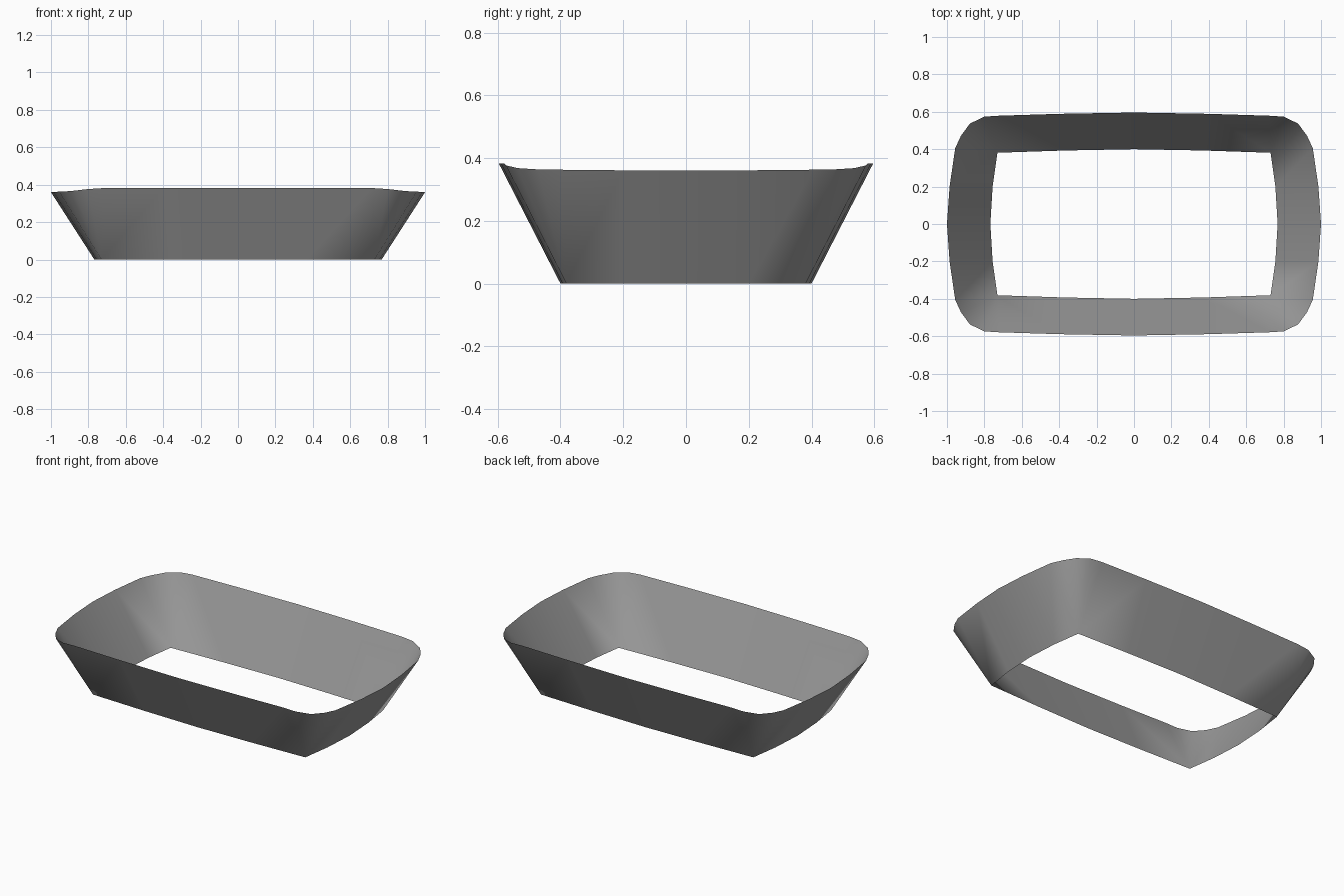
import bpy, bmesh, math

cube = bpy.data.objects.get("Cube")
if cube:
    bpy.data.objects.remove(cube, do_unlink=True)

# Single matte grey
grey = bpy.data.materials.new("mid_grey")
grey.use_nodes = True
colour = (0.33, 0.33, 0.33, 1)
grey.diffuse_color = colour
grey.node_tree.nodes["Principled BSDF"].inputs["Base Color"].default_value = colour

# One quarter of the wall: rim point, then the base point below it
corner = (0.73, 0.381)
quarter = [
    ((0.0, 0.596, 0.382), (0.0, 0.40)),
    ((0.40, 0.589, 0.382), (0.37, 0.393)),
    ((0.72, 0.579, 0.382), corner),
    ((0.80, 0.574, 0.377), corner),
    ((0.877, 0.537, 0.368), corner),
    ((0.925, 0.472, 0.364), corner),
    ((0.956, 0.405, 0.363), corner),
    ((0.986, 0.20, 0.361), (0.756, 0.20)),
    ((1.0, 0.0, 0.36), (0.768, 0.0)),
]

# Thin flared wall, open at top and bottom, mirrored into four quarters
bm = bmesh.new()
for sx in (1, -1):
    for sy in (1, -1):
        rim = [bm.verts.new((sx * x, sy * y, z)) for (x, y, z), _ in quarter]
        base = [bm.verts.new((sx * x, sy * y, 0)) for _, (x, y) in quarter]
        for i in range(len(quarter) - 1):
            if quarter[i][1] == quarter[i + 1][1]:
                loop = [rim[i], rim[i + 1], base[i]]
            else:
                loop = [rim[i], rim[i + 1], base[i + 1], base[i]]
            bm.faces.new(loop if sx * sy > 0 else loop[::-1])
bmesh.ops.remove_doubles(bm, verts=bm.verts, dist=0.0005)
bmesh.ops.delete(bm, geom=[v for v in bm.verts if not v.link_faces], context='VERTS')

mesh = bpy.data.meshes.new("flared_wall")
bm.to_mesh(mesh)
bm.free()
wall = bpy.data.objects.new("flared_wall", mesh)
bpy.context.collection.objects.link(wall)
mesh.materials.append(grey)

# Soft shading around the rounded corners
bpy.context.view_layer.objects.active = wall
wall.select_set(True)
bpy.ops.object.shade_smooth_by_angle(angle=math.radians(35))
